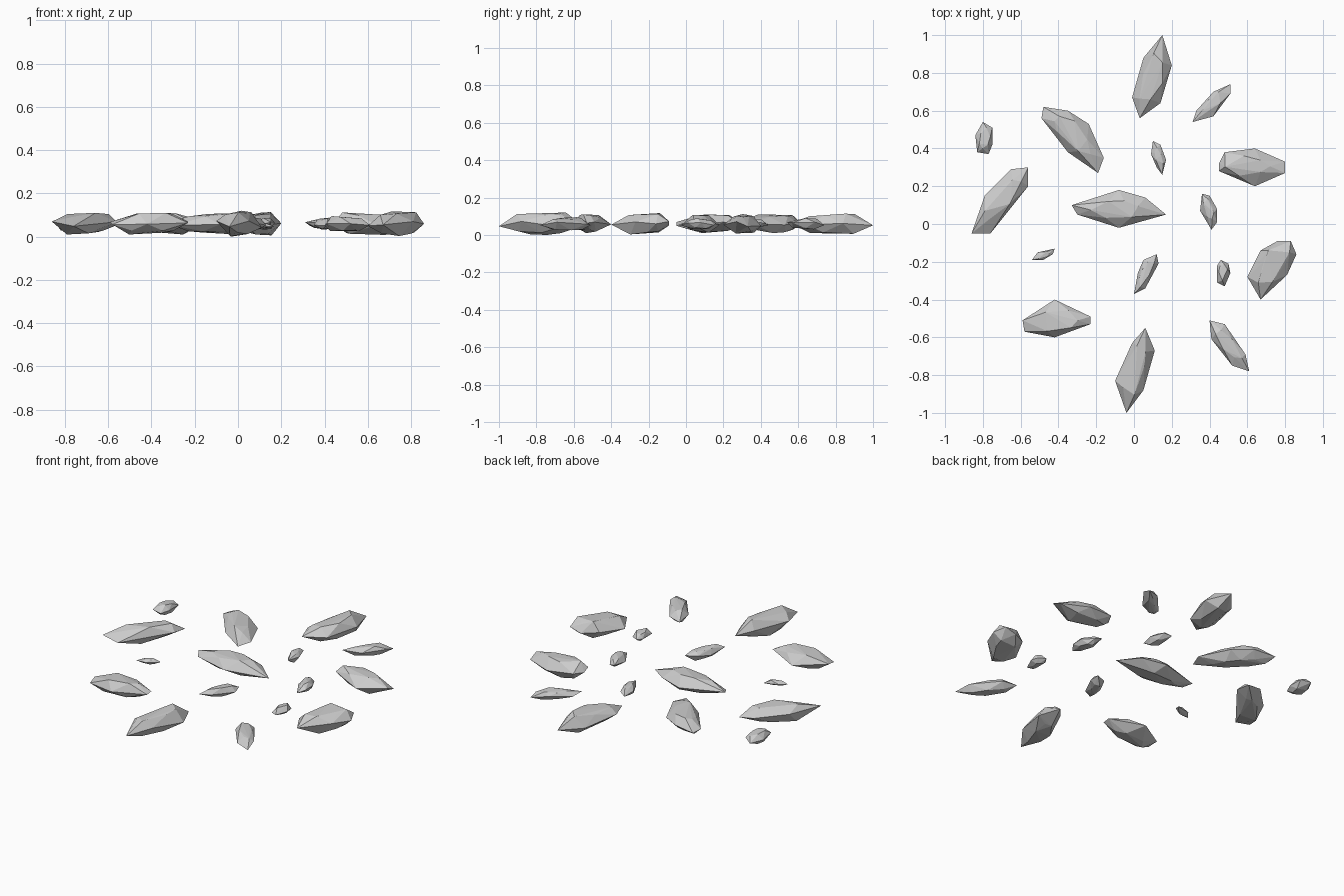
import bpy
import bmesh
import random
from mathutils import Vector

cube = bpy.data.objects.get("Cube")
if cube:
    bpy.data.objects.remove(cube, do_unlink=True)

rng = random.Random(3)
MID_HEIGHT = 0.06

# One stone grey for every rock
stone = bpy.data.materials.new("stone_grey")
stone.use_nodes = True
grey = (0.6, 0.6, 0.6, 1.0)
stone.diffuse_color = grey
stone.node_tree.nodes["Principled BSDF"].inputs["Base Color"].default_value = grey


def crown(bm, outline, centre, height, side):
    """Scatter an uneven inner ring of points above or below the belt."""
    peak = rng.randrange(len(outline))
    for i, corner in enumerate(outline):
        following = outline[(i + 1) % len(outline)]
        edge_middle = corner.lerp(following, rng.uniform(0.35, 0.65))
        spot = edge_middle.lerp(centre, rng.uniform(0.2, 0.5))
        lift = 1.0 if i == peak else rng.uniform(0.6, 0.95)
        bm.verts.new((spot.x, spot.y, MID_HEIGHT + side * lift * height))


def rock(name, height, *points):
    """Faceted stone: a plan outline as wavy belt, wrapped with two crowns."""
    outline = [Vector(p) for p in points]
    centre = sum(outline, Vector((0, 0))) / len(outline)
    bm = bmesh.new()
    for p in outline:
        wave = rng.uniform(-0.3, 0.3) * height
        bm.verts.new((p.x, p.y, MID_HEIGHT + wave))
    crown(bm, outline, centre, height, 1)
    crown(bm, outline, centre, height, -1)

    # Wrap the points and drop anything left inside
    bmesh.ops.convex_hull(bm, input=bm.verts[:])
    loose = [v for v in bm.verts if not v.link_faces]
    bmesh.ops.delete(bm, geom=loose, context='VERTS')
    bmesh.ops.recalc_face_normals(bm, faces=bm.faces[:])

    mesh = bpy.data.meshes.new(name)
    bm.to_mesh(mesh)
    bm.free()
    mesh.materials.append(stone)
    obj = bpy.data.objects.new(name, mesh)
    bpy.context.collection.objects.link(obj)
    return obj


# Large rocks
rock("back_rock", 0.054, (.15, 1), (.2, .84), (.14, .64),
     (.03, .56), (-.01, .67), (.05, .88))
rock("back_right_rock", 0.05, (-.48, .62), (-.35, .6), (-.24, .53),
     (-.16, .35), (-.19, .27), (-.35, .38), (-.49, .56))
rock("back_left_rock", 0.052, (.45, .32), (.48, .38), (.64, .4),
     (.8, .33), (.8, .27), (.64, .2), (.45, .28))
rock("right_rock", 0.05, (-.56, .3), (-.56, .2), (-.76, -.05),
     (-.86, -.05), (-.79, .15), (-.65, .29))
rock("centre_rock", 0.048, (-.33, .1), (-.08, .18), (.06, .14),
     (.17, .05), (-.08, -.02), (-.3, .05))
rock("left_rock", 0.057, (.76, -.09), (.83, -.09), (.86, -.16),
     (.81, -.27), (.67, -.4), (.6, -.28), (.67, -.14))
rock("front_right_rock", 0.05, (-.59, -.51), (-.42, -.4), (-.23, -.49),
     (-.23, -.53), (-.42, -.6), (-.58, -.57))
rock("front_rock", 0.06, (.06, -.55), (.11, -.67), (.05, -.88),
     (-.04, -1), (-.1, -.83), (-.01, -.63))

# Medium rocks
rock("front_left_rock", 0.035, (.4, -.51), (.48, -.53), (.59, -.69),
     (.61, -.78), (.52, -.75), (.41, -.61))
rock("far_left_rock", 0.03, (.51, .74), (.51, .69), (.42, .57),
     (.31, .54), (.33, .6), (.42, .7))
rock("inner_front_rock", 0.03, (.12, -.16), (.13, -.21), (.06, -.34),
     (0, -.37), (.02, -.26), (.05, -.19))

# Small pebbles
rock("far_right_pebble", 0.032, (-.8, .54), (-.75, .51), (-.75, .42),
     (-.77, .37), (-.83, .38), (-.84, .47))
rock("back_pebble", 0.027, (.1, .44), (.14, .42), (.17, .34),
     (.15, .26), (.12, .3), (.09, .37))
rock("left_pebble", 0.028, (.36, .16), (.4, .15), (.44, .08),
     (.44, .01), (.41, -.03), (.35, .07))
rock("front_left_pebble", 0.025, (.46, -.19), (.5, -.21), (.51, -.26),
     (.48, -.33), (.44, -.31), (.44, -.22))
rock("right_pebble", 0.016, (-.54, -.19), (-.51, -.15), (-.42, -.13),
     (-.43, -.16), (-.48, -.19))
